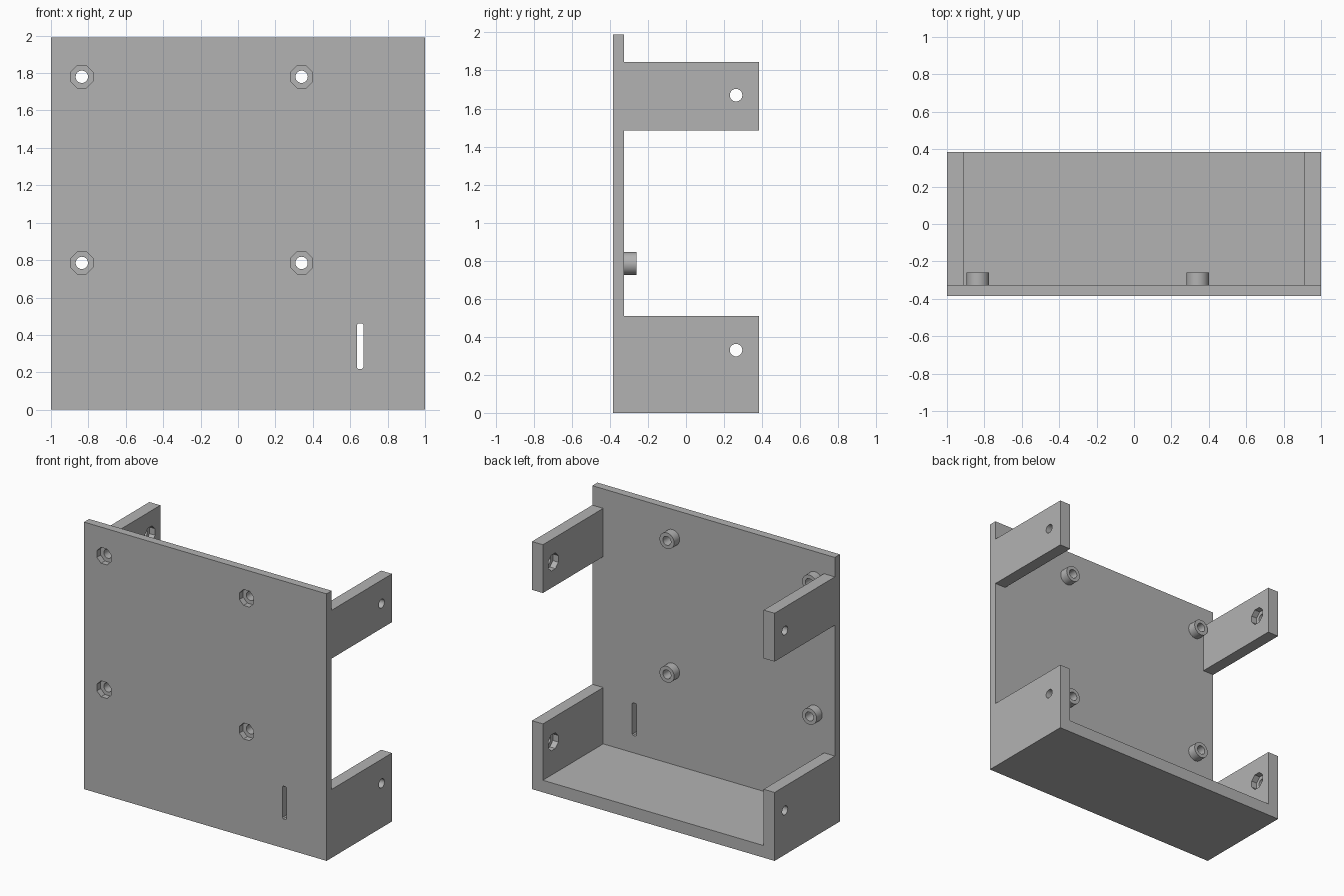
import bpy
import math
from mathutils import Matrix

cube = bpy.data.objects.get("Cube")
if cube:
    bpy.data.objects.remove(cube, do_unlink=True)

grey = bpy.data.materials.new("matte grey")
grey.use_nodes = True
GREY = (0.45, 0.45, 0.45, 1)
grey.diffuse_color = GREY
grey.node_tree.nodes["Principled BSDF"].inputs["Base Color"].default_value = GREY

FRONT, BACK, TOP = -0.385, 0.385, 1.99
INNER = FRONT + 0.06      # rear face of the plate
WALL = 0.09


def finish(name):
    ob = bpy.context.object
    ob.name = ob.data.name = name
    ob.data.materials.append(grey)
    return ob


def box(name, x0, x1, y0, y1, z0, z1):
    bpy.ops.mesh.primitive_cube_add(size=1)
    ob = finish(name)
    ob.data.transform(Matrix.Translation(((x0 + x1) / 2, (y0 + y1) / 2, (z0 + z1) / 2))
                      @ Matrix.Diagonal((x1 - x0, y1 - y0, z1 - z0, 1)))
    return ob


def rod(name, axis, centre, radius, depth, sides=32, flat=False):
    """Cylinder along x or y; flat turns a flat side to face the axes."""
    bpy.ops.mesh.primitive_cylinder_add(vertices=sides, radius=radius, depth=depth)
    ob = finish(name)
    turn = Matrix.Rotation(math.pi / 2, 4, "Y" if axis == "x" else "X")
    spin = Matrix.Rotation(math.pi / sides if flat else 0, 4, "Z")
    ob.data.transform(Matrix.Translation(centre) @ turn @ spin)
    return ob


def combine(body, other, operation):
    mod = body.modifiers.new(other.name, "BOOLEAN")
    mod.operation, mod.solver, mod.object = operation, "EXACT", other
    bpy.context.view_layer.objects.active = body
    bpy.ops.object.modifier_apply(modifier=mod.name)
    bpy.data.objects.remove(other, do_unlink=True)


# Mounting plate and bottom shelf
body = box("mounting_bracket", -1, 1, FRONT, INNER, 0, TOP)
combine(body, box("shelf", -1, 1, FRONT, BACK, 0, WALL), "UNION")

# Lower side walls and upper arms
for side in (-1, 1):
    x0, x1 = sorted((side, side * (1 - WALL)))
    for z0, z1 in ((0, 0.51), (1.485, 1.845)):
        combine(body, box("side_arm", x0, x1, FRONT, BACK, z0, z1), "UNION")

# Standoffs on the rear of the plate, with nut pockets in the front
spots = [(x, z) for x in (-0.835, 0.34) for z in (0.785, 1.78)]
for x, z in spots:
    combine(body, rod("standoff", "y", (x, INNER + 0.0225, z), 0.06, 0.085), "UNION")
for x, z in spots:
    combine(body, rod("nut_pocket", "y", (x, FRONT, z), 0.064, 0.09, 8, True), "DIFFERENCE")
    combine(body, rod("screw_hole", "y", (x, INNER, z), 0.033, 0.4), "DIFFERENCE")

# Screw holes through the arms, with nut pockets on the inner faces
for side in (-1, 1):
    for z in (0.33, 1.67):
        combine(body, rod("arm_hole", "x", (side, 0.263, z), 0.033, 0.4), "DIFFERENCE")
        combine(body, rod("arm_pocket", "x", (side * (1 - WALL), 0.263, z),
                          0.064, 0.09, 8, True), "DIFFERENCE")

# Cable slot with chamfered ends
slot = box("slot", 0.635, 0.671, FRONT - 0.1, INNER + 0.1, 0.218, 0.462)
bevel = slot.modifiers.new("ends", "BEVEL")
bevel.width = 0.008
combine(body, slot, "DIFFERENCE")

bpy.ops.object.select_all(action="DESELECT")
body.select_set(True)
bpy.context.view_layer.objects.active = body
bpy.ops.object.shade_smooth_by_angle(angle=math.radians(30))
